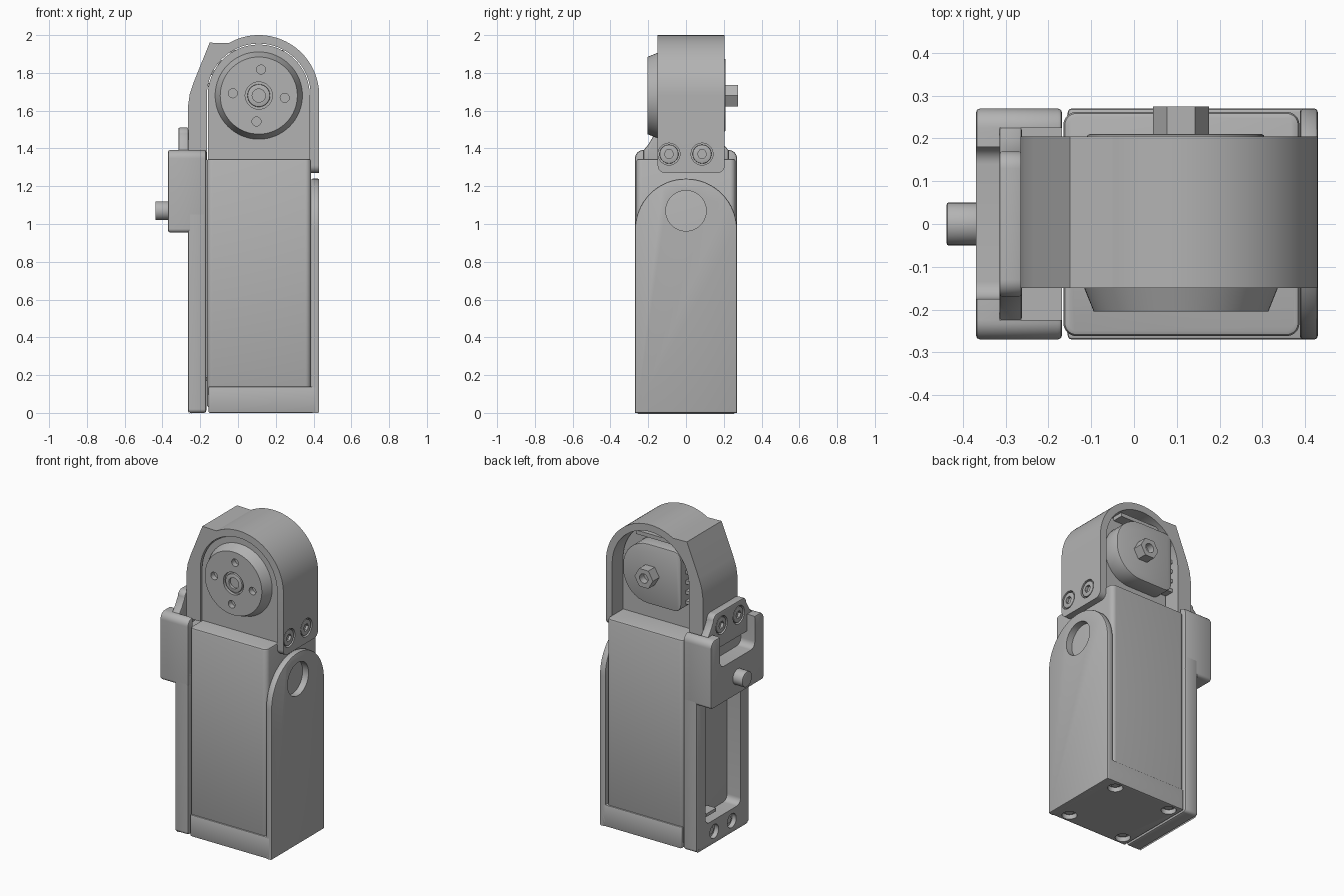
import bpy, bmesh
from math import sin, cos, pi, radians
from mathutils import Vector

cube = bpy.data.objects.get("Cube")
if cube:
    bpy.data.objects.remove(cube, do_unlink=True)

GREY = bpy.data.materials.new("machined_grey")
GREY.use_nodes = True
GREY.diffuse_color = (0.45, 0.45, 0.45, 1)
GREY.node_tree.nodes["Principled BSDF"].inputs["Base Color"].default_value = (0.45, 0.45, 0.45, 1)

CX, CZ = 0.11, 1.68   # output axis


def arc(u, v, r, a, b, n=32):
    return [(u + r * cos(radians(a + (b - a) * i / n)),
             v + r * sin(radians(a + (b - a) * i / n))) for i in range(n + 1)]


def place(axis, u, v, w):
    return {"x": (w, u, v), "y": (u, w, v), "z": (u, v, w)}[axis]


def prism(name, pts, axis, a, b, edge=0.0):
    """Extrude a 2D outline along an axis, with softened rims."""
    bm = bmesh.new()
    rings = [[bm.verts.new(place(axis, u, v, w)) for u, v in pts] for w in (a, b)]
    n = len(pts)
    caps = [bm.faces.new(r) for r in rings]
    for i in range(n):
        j = (i + 1) % n
        bm.faces.new((rings[0][i], rings[0][j], rings[1][j], rings[1][i]))
    bmesh.ops.recalc_face_normals(bm, faces=bm.faces)
    if edge:
        rims = {e for f in caps for e in f.edges}
        bmesh.ops.bevel(bm, geom=list(rims), offset=edge, segments=2,
                        profile=0.5, affect="EDGES", clamp_overlap=True)
    mesh = bpy.data.meshes.new(name)
    bm.to_mesh(mesh)
    bm.free()
    ob = bpy.data.objects.new(name, mesh)
    bpy.context.collection.objects.link(ob)
    mesh.materials.append(GREY)
    return ob


def rounded(u0, u1, v0, v1, radii):
    """Rectangle outline; radii run from lower left counter-clockwise."""
    corners = ((u0, v0, 1, 1), (u1, v0, -1, 1), (u1, v1, -1, -1), (u0, v1, 1, -1))
    pts = []
    for k, ((u, v, su, sv), r) in enumerate(zip(corners, radii)):
        if r:
            pts += arc(u + su * r, v + sv * r, r, 180 + 90 * k, 270 + 90 * k, 8)
        else:
            pts.append((u, v))
    return pts


def disc(name, axis, u, v, r, a, b, sides=40, edge=0.0):
    return prism(name, arc(u, v, r, 0, 360, sides)[:-1], axis, a, b, edge)


def cut(ob, *cutters):
    for c in cutters:
        m = ob.modifiers.new("cut", "BOOLEAN")
        m.object = c
        m.solver = "EXACT"
        bpy.context.view_layer.objects.active = ob
        bpy.ops.object.modifier_apply(modifier=m.name)
        bpy.data.objects.remove(c, do_unlink=True)


def round_edges(ob, test, r):
    """Round the edges whose middle and direction pass a test."""
    bm = bmesh.new()
    bm.from_mesh(ob.data)
    chosen = [e for e in bm.edges
              if test((e.verts[0].co + e.verts[1].co) / 2,
                      (e.verts[1].co - e.verts[0].co).normalized())]
    bmesh.ops.bevel(bm, geom=chosen, offset=r, segments=6, profile=0.5, affect="EDGES")
    bm.to_mesh(ob.data)
    bm.free()


def socket_screw(name, host, y, z, face, out):
    """Socket screw seated in a bore on a side face (out is +1 or -1)."""
    cut(host, disc("bore", "x", y, z, 0.058, face - out * 0.02, face + out * 0.05))
    head = disc(name, "x", y, z, 0.05, face - out * 0.03, face - out * 0.002, edge=0.004)
    cut(head, disc("socket", "x", y, z, 0.025, face - out * 0.022, face + out * 0.05, 6))


# Main housing
housing = prism("main_housing", rounded(-0.165, 0.387, -0.262, 0.262, [0.03] * 4),
                "z", 0.03, 1.345, 0.012)

# Right-hand bracket: floor and round-topped side plate
base = prism("base_bracket_floor", rounded(-0.155, 0.42, -0.27, 0.27, [0.01] * 4), "z", 0, 0.14, 0.006)
for x in (-0.09, 0.32):
    for y in (-0.21, 0.21):
        cut(base, disc("countersink", "z", x, y, 0.045, -0.05, 0.03, 24))
        disc("base_screw", "z", x, y, 0.025, 0.018, 0.035, 24)
plate = prism("base_bracket_side", [(-0.27, 0), (0.27, 0)] + arc(0, 0.97, 0.27, 0, 180),
              "x", 0.388, 0.43, 0.008)
cut(plate, disc("pivot_hole", "x", 0, 1.07, 0.107, 0.3, 0.5))

# Neck of the housing, filling the arch
prism("housing_neck", [(-0.16, 1.3), (0.38, 1.3)] + arc(CX, CZ, 0.27, 0, 180),
      "y", -0.138, 0.1)

# Arched upper bracket wrapping the neck
outline = ([(0.43, 1.27)] + arc(CX, CZ, 0.32, 0, 120) +
           [(-0.15, 1.96), (-0.235, 1.75), (-0.255, 1.69), (-0.265, 1.62), (-0.265, 1.34),
            (-0.165, 1.34)] + arc(CX, CZ, 0.275, 180, 0) + [(0.385, 1.27)])
hoop = prism("upper_bracket", outline, "y", -0.15, 0.205)
round_edges(hoop, lambda m, d: abs(d.x) > 0.9 and m.x > 0.38 and m.z < 1.28, 0.04)
for y in (-0.09, 0.085):
    socket_screw("upper_bracket_screw", hoop, y, 1.37, 0.43, 1)

# Output horn: tapered wheel with hub and four holes
horn = disc("output_horn", "y", CX, CZ, 0.232, -0.205, -0.13, 64)
for v in horn.data.vertices:
    if v.co.y < -0.2:
        v.co.x = CX + (v.co.x - CX) * 0.88
        v.co.z = CZ + (v.co.z - CZ) * 0.88
    elif v.co.y > -0.14:
        v.co.y = -0.136
for k in range(4):
    a = radians(85 + 90 * k)
    cut(horn, disc("horn_hole", "y", CX + 0.138 * cos(a), CZ + 0.138 * sin(a), 0.024, -0.3, -0.17, 24))
cut(horn, disc("hub_recess", "y", CX, CZ, 0.072, -0.3, -0.185))
hub = disc("horn_screw", "y", CX, CZ, 0.06, -0.202, -0.17, edge=0.005)
cut(hub, disc("hub_socket", "y", CX, CZ, 0.035, -0.3, -0.185, 24))

# Rear gearbox cover with hexagonal idler shaft
prism("rear_cover", rounded(-0.11, 0.305, 1.49, 1.875, [0.05, 0.18, 0.18, 0.05]),
      "y", 0.08, 0.21, 0.006)
shaft = disc("rear_hex_shaft", "y", CX, CZ, 0.066, 0.2, 0.275, 6)
cut(shaft, disc("shaft_bore", "y", CX, CZ, 0.03, 0.23, 0.3, 24))
prism("rear_ledge", rounded(-0.04, 0.24, 1.895, 1.92, [0] * 4), "y", 0.09, 0.17)
for k in range(5):
    z = 1.53 + 0.065 * k
    prism("connector_pin", rounded(-0.16, -0.1, z, z + 0.022, [0] * 4), "y", 0.09, 0.16)

# Left-hand frame with a tall window
frame = prism("left_frame", rounded(-0.27, 0.27, 0, 1.05, [0.02, 0.02, 0, 0]),
              "x", -0.265, -0.168, 0.012)
round_edges(frame, lambda m, d: abs(d.y) > 0.9 and m.x < -0.26 and m.z < 0.02, 0.02)
cut(frame, prism("window", rounded(-0.18, 0.18, 0.15, 0.93, [0.04] * 4), "x", -0.4, -0.1))
for y in (-0.09, 0.09):
    cut(frame, disc("frame_hole", "x", y, 0.075, 0.045, -0.4, -0.235, 24))
    disc("frame_screw", "x", y, 0.075, 0.024, -0.245, -0.228, 6)
prism("window_pin", rounded(0.02, 0.12, 0.17, 0.19, [0] * 4), "x", -0.23, -0.16)

# Clamp block with an open pocket
block = prism("clamp_block", rounded(-0.27, 0.27, 0.955, 1.392, [0.02, 0.02, 0.045, 0.045]),
              "x", -0.37, -0.168, 0.01)
cut(block,
    prism("pocket", rounded(-0.175, 0.18, 1.19, 1.6, [0.04, 0.04, 0, 0]), "x", -0.5, -0.27),
    prism("tab_slot", rounded(-0.225, 0.225, 1.29, 1.6, [0] * 4), "x", -0.315, -0.1))

# Screwed tab standing in the block
tab = prism("clamp_tab", [(-0.225, 1.28), (0.225, 1.28), (0.225, 1.39), (0.2, 1.42)] +
            arc(0.13, 1.47, 0.04, 0, 90, 8) + arc(-0.13, 1.47, 0.04, 90, 180, 8) +
            [(-0.2, 1.42), (-0.225, 1.39)], "x", -0.315, -0.262, 0.006)
for y in (-0.09, 0.085):
    socket_screw("clamp_tab_screw", tab, y, 1.42, -0.315, -1)

# Locating pin on the block
disc("locating_pin", "x", 0, 1.07, 0.05, -0.438, -0.33, 32, 0.004)

# Smooth curved walls and keep the edges crisp
bpy.ops.object.select_all(action="DESELECT")
for ob in bpy.context.scene.objects:
    if ob.type == "MESH" and GREY.name in ob.data.materials:
        ob.select_set(True)
        bpy.context.view_layer.objects.active = ob
bpy.ops.object.shade_smooth_by_angle(angle=radians(25))
